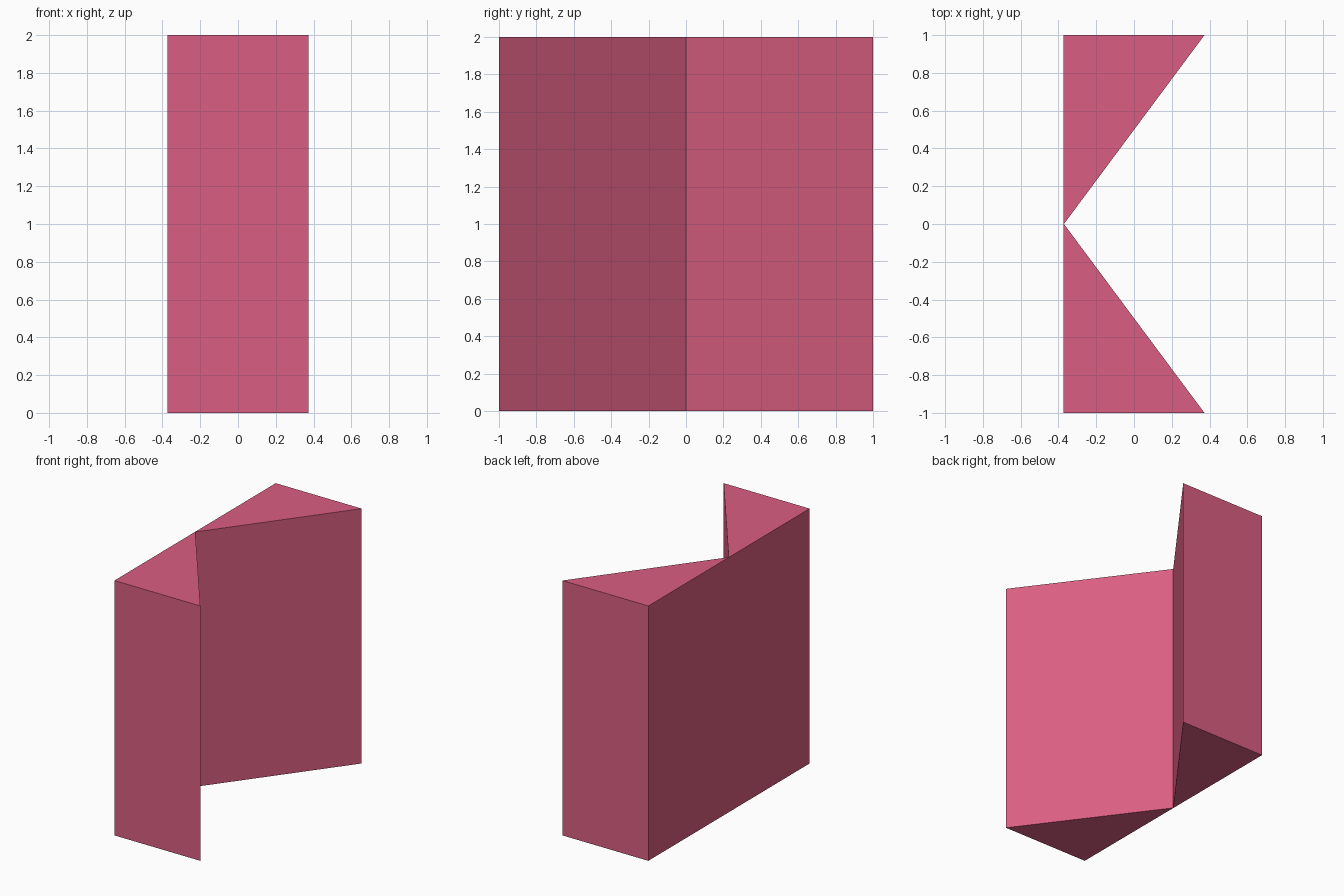
import bpy
import bmesh

if "Cube" in bpy.data.objects:
    bpy.data.objects.remove(bpy.data.objects["Cube"])

HALF_WIDTH = 0.373   # half size along x
HALF_DEPTH = 1.0     # half size along y
HEIGHT = 2.0
WEB = 0.002          # sliver of material left behind the V notch

# Single flat colour
pink = bpy.data.materials.new("rose_pink")
pink.diffuse_color = (0.70, 0.112, 0.223, 1.0)
pink.use_nodes = True
pink.node_tree.nodes["Principled BSDF"].inputs["Base Color"].default_value = pink.diffuse_color

# Block profile with a V notch cut through to the back wall
profile = [
    (-HALF_WIDTH, -HALF_DEPTH),
    (HALF_WIDTH, -HALF_DEPTH),
    (-HALF_WIDTH + WEB, 0.0),
    (HALF_WIDTH, HALF_DEPTH),
    (-HALF_WIDTH, HALF_DEPTH),
]

# Extrude the profile upwards into a prism
bm = bmesh.new()
base = bm.faces.new([bm.verts.new((x, y, 0.0)) for x, y in profile])
top = bmesh.ops.extrude_face_region(bm, geom=[base], use_keep_orig=True)
top_verts = [g for g in top["geom"] if isinstance(g, bmesh.types.BMVert)]
bmesh.ops.translate(bm, verts=top_verts, vec=(0.0, 0.0, HEIGHT))
bmesh.ops.recalc_face_normals(bm, faces=bm.faces)

mesh = bpy.data.meshes.new("notched_block")
bm.to_mesh(mesh)
bm.free()
mesh.materials.append(pink)
block = bpy.data.objects.new("notched_block", mesh)
bpy.context.collection.objects.link(block)
